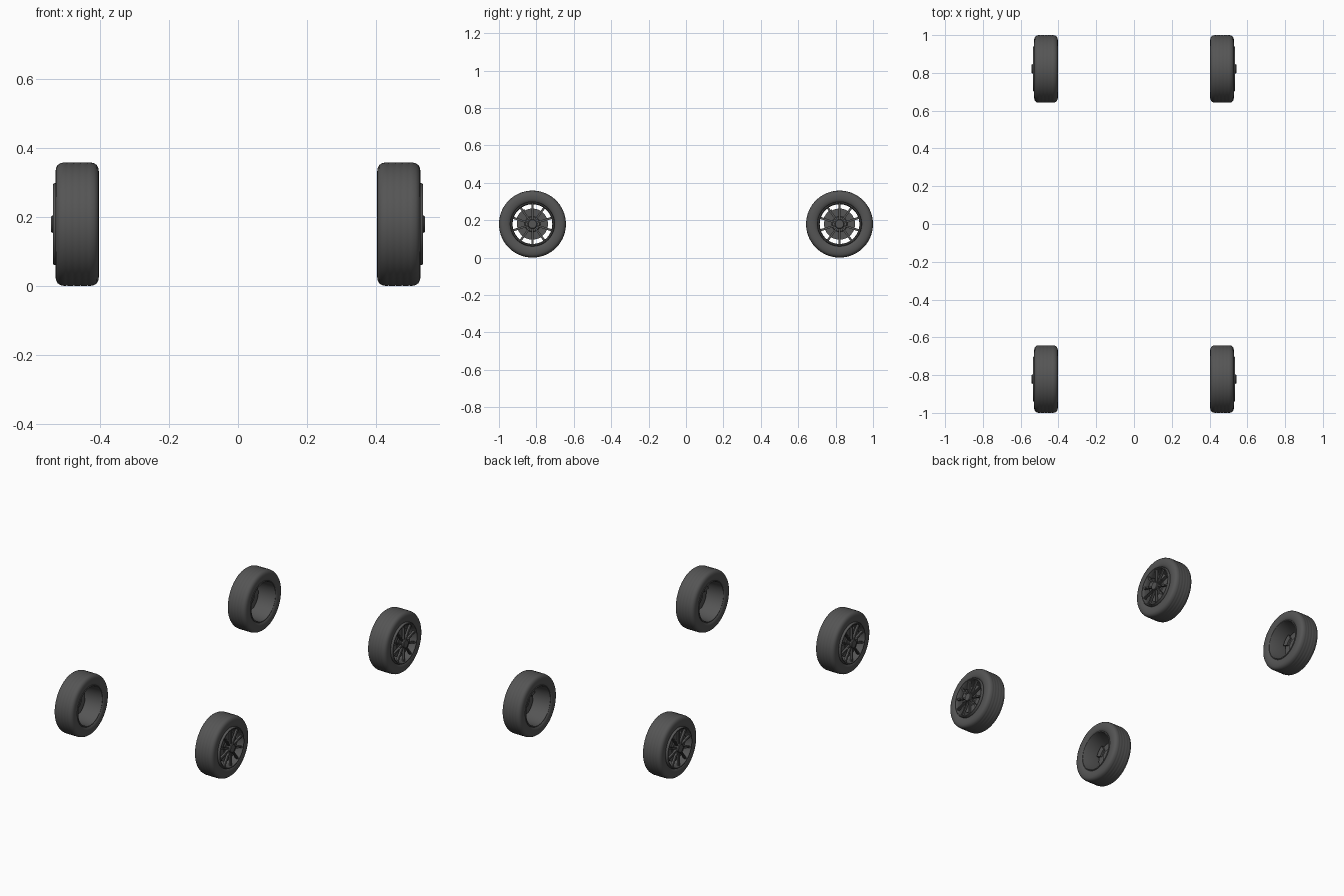
import bpy, bmesh, math
from mathutils import Matrix, Vector

if "Cube" in bpy.data.objects:
    bpy.data.objects.remove(bpy.data.objects["Cube"])

R = 0.179      # tyre radius
CX = 0.466     # middle of the tyre width
HW = 0.063     # half of the tyre width

dark = bpy.data.materials.new("dark_rubber")
dark.diffuse_color = (0.09, 0.09, 0.09, 1)
dark.use_nodes = True
dark.node_tree.nodes["Principled BSDF"].inputs["Base Color"].default_value = dark.diffuse_color


def finish(bm, name, angle=35):
    bmesh.ops.recalc_face_normals(bm, faces=bm.faces)
    me = bpy.data.meshes.new(name)
    bm.to_mesh(me)
    bm.free()
    me.materials.append(dark)
    ob = bpy.data.objects.new(name, me)
    bpy.context.collection.objects.link(ob)
    bpy.context.view_layer.objects.active = ob
    for o in bpy.context.selected_objects:
        o.select_set(False)
    ob.select_set(True)
    bpy.ops.object.shade_smooth_by_angle(angle=math.radians(angle))
    return ob


def lathe(bm, profile, steps=64, closed=True):
    """Spin (x, radius) points round the x axis."""
    vs = [bm.verts.new((x, 0, r)) for x, r in profile]
    n = len(vs)
    es = [bm.edges.new((vs[i], vs[(i + 1) % n])) for i in range(n if closed else n - 1)]
    bmesh.ops.spin(bm, geom=vs + es, cent=(0, 0, 0), axis=(1, 0, 0),
                   angle=math.tau, steps=steps, use_merge=True)
    bmesh.ops.remove_doubles(bm, verts=bm.verts, dist=1e-5)


def prism(bm, outline, x0, x1, angle=0):
    """Extrude a (y, z) outline from x0 to x1, turned round the x axis."""
    rot = Matrix.Rotation(angle, 3, 'X')
    a = [bm.verts.new(rot @ Vector((x0, y, z))) for y, z in outline]
    b = [bm.verts.new(rot @ Vector((x1, y, z))) for y, z in outline]
    n = len(a)
    bm.faces.new(a)
    bm.faces.new(b)
    for i in range(n):
        bm.faces.new((a[i], a[(i + 1) % n], b[(i + 1) % n], b[i]))


def make_tyre():
    # rounded sidewall, then tread with shallow soft grooves
    side = [(0.052, 0.117), (0.058, 0.122), (0.0625, 0.135), (HW, 0.150),
            (0.0615, 0.162), (0.057, 0.171), (0.049, 0.1765), (0.040, 0.1785)]
    tread = []
    for g in (0.030, 0.010, -0.010, -0.030):
        tread += [(g + 0.004, R), (g, R - 0.001), (g - 0.004, R)]
    prof = side + tread + [(-x, r) for x, r in reversed(side)]
    bm = bmesh.new()
    lathe(bm, [(CX + x, r) for x, r in prof], 72)
    return finish(bm, "tyre")


def make_rim():
    # barrel, open towards the car, with an outer lip
    bm = bmesh.new()
    lathe(bm, [(0.408, 0.119), (0.406, 0.114), (0.412, 0.111), (0.515, 0.106),
               (0.530, 0.107), (0.536, 0.111), (0.536, 0.116), (0.531, 0.119),
               (0.515, 0.119)], 72)
    return finish(bm, "wheel_rim")


def make_spokes():
    # ten tapering spokes with a raised rib
    bm = bmesh.new()
    for i in range(10):
        a = i * math.tau / 10
        prism(bm, [(-0.0045, 0.015), (0.0045, 0.015), (0.006, 0.110), (-0.006, 0.110)],
              0.518, 0.530, a)
        prism(bm, [(-0.002, 0.015), (0.002, 0.015), (0.003, 0.109), (-0.003, 0.109)],
              0.529, 0.533, a)
    return finish(bm, "wheel_spokes")


def make_hub():
    bm = bmesh.new()
    lathe(bm, [(0.495, 0), (0.495, 0.024), (0.538, 0.025), (0.5415, 0.022),
               (0.5415, 0)], 32, False)
    return finish(bm, "hub_cap")


def make_disc():
    bm = bmesh.new()
    lathe(bm, [(0.492, 0), (0.492, 0.040), (0.498, 0.042), (0.498, 0.083),
               (0.507, 0.083), (0.507, 0.042), (0.512, 0.038), (0.512, 0)], 48, False)
    return finish(bm, "brake_disc")


def make_caliper():
    # curved block gripping the disc edge
    bm = bmesh.new()
    angles = [math.radians(-22 + 44 * i / 6) for i in range(7)]
    arc = [(math.sin(a) * 0.090, math.cos(a) * 0.090) for a in angles]
    arc += [(math.sin(a) * 0.056, math.cos(a) * 0.056) for a in reversed(angles)]
    prism(bm, arc, 0.486, 0.514, math.radians(50))
    return finish(bm, "brake_caliper", 30)


parts = [make_tyre(), make_rim(), make_spokes(), make_hub(), make_disc(), make_caliper()]

# four wheels: the left ones are mirrored copies
for part in parts:
    base = part.name
    for side, sx in (("right", 1), ("left", -1)):
        me = part.data.copy()
        if sx < 0:
            me.transform(Matrix.Scale(-1, 4, (1, 0, 0)))
            me.flip_normals()
        for end, y in (("front", -0.821), ("back", 0.821)):
            ob = bpy.data.objects.new(f"{end}_{side}_{base}", me)
            ob.location = (0, y, R)
            bpy.context.collection.objects.link(ob)
    bpy.data.objects.remove(part)
